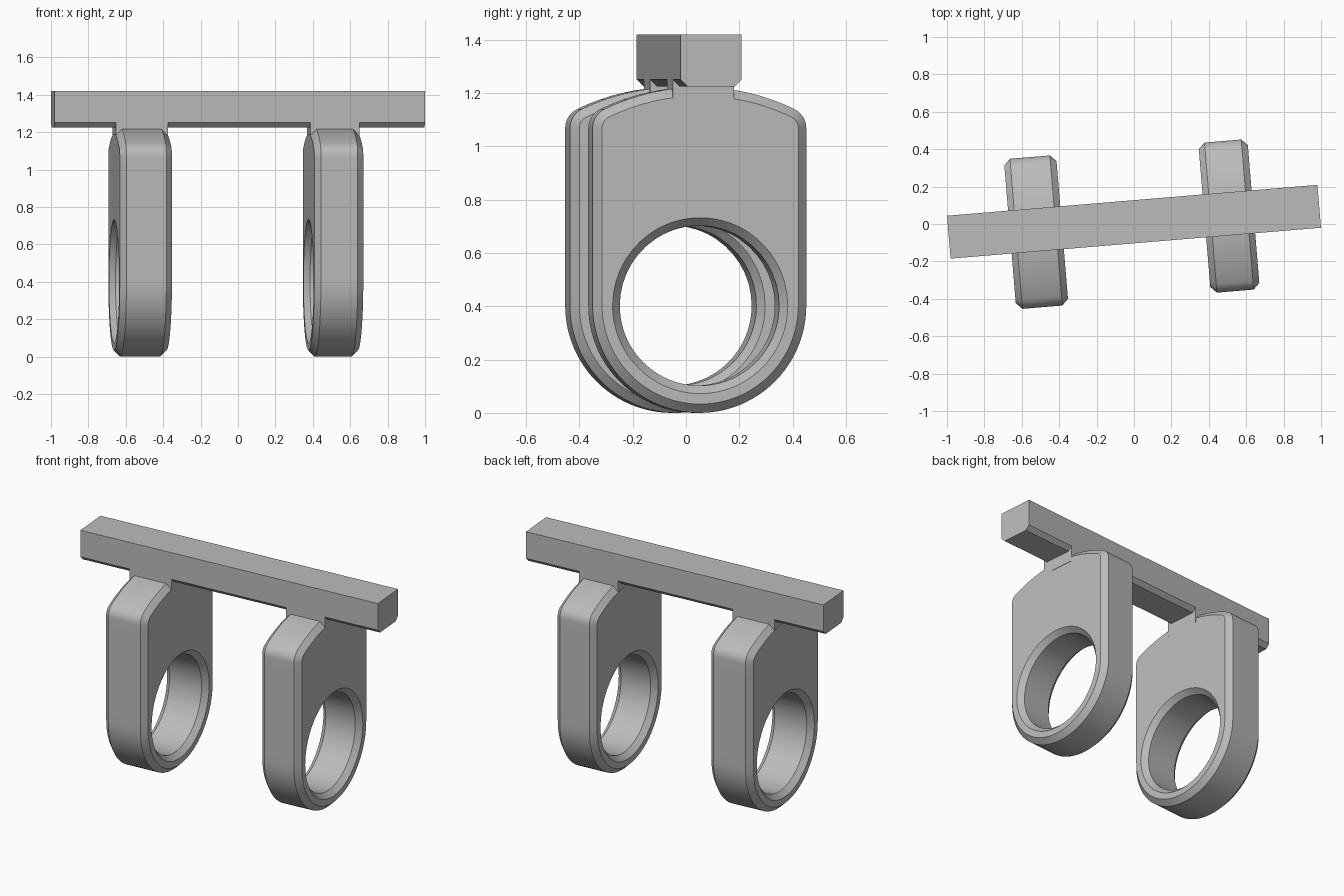
import bpy, bmesh
from math import sin, cos, tan, atan2, pi, sqrt, radians
from mathutils import Vector, Matrix

if "Cube" in bpy.data.objects:
    bpy.data.objects.remove(bpy.data.objects["Cube"])

YAW = radians(4.76)      # whole mount is turned slightly about z
RADIUS = 0.4025          # ring outer radius and height of its centre
CROWN = 0.82             # radius of the domed top, same centre
FILLET = 0.08            # shoulder rounding
BAR_W = 0.23

grey = bpy.data.materials.new("matte grey")
grey.use_nodes = True
grey.diffuse_color = (0.5, 0.5, 0.5, 1)
grey.node_tree.nodes["Principled BSDF"].inputs["Base Color"].default_value = (0.5, 0.5, 0.5, 1)


def finish(name, bm, x, y):
    bmesh.ops.recalc_face_normals(bm, faces=bm.faces)
    mesh = bpy.data.meshes.new(name)
    bm.to_mesh(mesh)
    bm.free()
    mesh.materials.append(grey)
    obj = bpy.data.objects.new(name, mesh)
    bpy.context.collection.objects.link(obj)
    obj.location = Matrix.Rotation(YAW, 3, "Z") @ Vector((x, 0, 0)) + Vector((0, y, 0))
    obj.rotation_euler.z = YAW
    bpy.ops.object.select_all(action="DESELECT")
    obj.select_set(True)
    bpy.context.view_layer.objects.active = obj
    bpy.ops.object.shade_smooth_by_angle(angle=radians(25))
    return obj


def loft(sections, closed):
    """Skin a list of equally long point loops."""
    bm = bmesh.new()
    loops = [[bm.verts.new(p) for p in s] for s in sections]
    n = len(loops[0])
    pairs = list(zip(loops, loops[1:] + loops[:1])) if closed else list(zip(loops, loops[1:]))
    for a, b in pairs:
        for i in range(n):
            j = (i + 1) % n
            bm.faces.new((a[i], a[j], b[j], b[i]))
    if not closed:
        bm.faces.new(loops[0])
        bm.faces.new(loops[-1])
    return bm


def outline(inset):
    """Round bottom, straight sides, filleted shoulders, domed top (about the ring centre)."""
    fy = RADIUS - FILLET
    fz = sqrt((CROWN - FILLET) ** 2 - fy ** 2)
    lean = atan2(fz, fy)
    r, f, c = RADIUS - inset, FILLET - inset, CROWN - inset
    half = [(r * cos(a), r * sin(a)) for a in (-pi / 2 + k * pi / 48 for k in range(25))]
    half += [(r, RADIUS * tan(radians(a))) for a in range(8, 57, 8)]
    half += [(fy + f * cos(lean * k / 8), fz + f * sin(lean * k / 8)) for k in range(9)]
    half += [(c * cos(a), c * sin(a)) for a in (lean + (pi / 2 - lean) * k / 8 for k in range(1, 9))]
    return half + [(-y, z) for y, z in reversed(half[1:-1])]


def ring(name, x, thick):
    chamfer, hole = 0.033, 0.30
    base = outline(0)

    def outer(px, inset):
        return [(px, y, z + RADIUS) for y, z in outline(inset)]

    def inner(px, r):
        angles = [atan2(z, y) for y, z in base]
        return [(px, r * cos(a), r * sin(a) + RADIUS) for a in angles]

    h = thick / 2
    e = h - chamfer
    sections = [outer(-h, chamfer), outer(-e, 0), outer(e, 0), outer(h, chamfer),
                inner(h, hole + 0.03), inner(e, hole), inner(-e, hole), inner(-h, hole + 0.03)]
    finish(name, loft(sections, True), x, 0)


def prism(name, profile, length, x, y):
    ends = [[(s * length / 2, py, pz) for py, pz in profile] for s in (-1, 1)]
    finish(name, loft(ends, False), x, y)


# Long bar with chamfered lower edges
w, k = BAR_W / 2, 0.026
prism("top_bar", [(-w, 1.42), (-w, 1.251), (-w + k, 1.225), (w - k, 1.225), (w, 1.251), (w, 1.42)],
      1.987, 0, 0.012)

# Two clamp rings, each with a block joining it to the bar
for side, x, thick in (("right", -0.525, 0.28), ("left", 0.51, 0.263)):
    ring(side + "_ring", x, thick)
    prism(side + "_joining_block", [(-w, 1.27), (-w, 1.15), (w, 1.15), (w, 1.27)],
          thick, x, 0.012)
